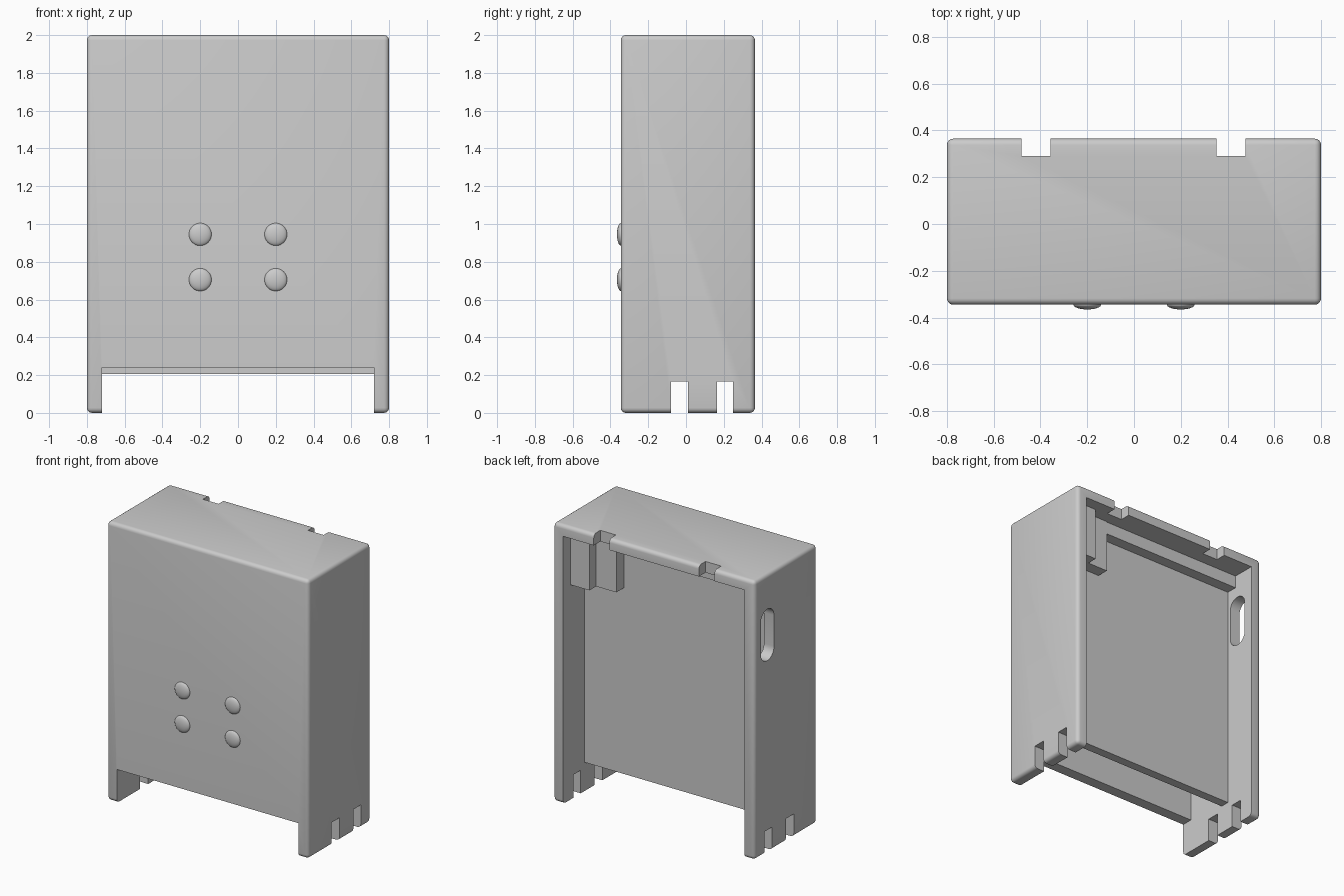
import bpy, bmesh
from mathutils import Vector

old = bpy.data.objects.get("Cube")
if old:
    bpy.data.objects.remove(old, do_unlink=True)

gray = bpy.data.materials.new("plain_gray")
gray.use_nodes = True
GRAY = (0.6, 0.6, 0.6, 1)
gray.diffuse_color = GRAY
gray.node_tree.nodes["Principled BSDF"].inputs["Base Color"].default_value = GRAY


def finish(name, bm):
    bmesh.ops.recalc_face_normals(bm, faces=bm.faces)
    mesh = bpy.data.meshes.new(name)
    bm.to_mesh(mesh)
    bm.free()
    mesh.materials.append(gray)
    obj = bpy.data.objects.new(name, mesh)
    bpy.context.collection.objects.link(obj)
    return obj


def activate(obj):
    bpy.ops.object.select_all(action='DESELECT')
    obj.select_set(True)
    bpy.context.view_layer.objects.active = obj


def box(name, x, y, z, bevel=0):
    bm = bmesh.new()
    bmesh.ops.create_cube(bm, size=1)
    for v in bm.verts:
        v.co = Vector([r[0] if c < 0 else r[1] for c, r in zip(v.co, (x, y, z))])
    if bevel:
        bmesh.ops.bevel(bm, geom=bm.edges[:], offset=bevel, segments=4,
                        profile=0.5, affect='EDGES')
    return finish(name, bm)


def prism(name, profile, x0, x1):
    """Extrude a (y, z) profile along x."""
    bm = bmesh.new()
    face = bm.faces.new([bm.verts.new((x0, y, z)) for y, z in profile])
    ext = bmesh.ops.extrude_face_region(bm, geom=[face])
    moved = [g for g in ext["geom"] if isinstance(g, bmesh.types.BMVert)]
    bmesh.ops.translate(bm, verts=moved, vec=(x1 - x0, 0, 0))
    return finish(name, bm)


def cut(target, cutter):
    cutter.hide_render = True
    mod = target.modifiers.new("cut", 'BOOLEAN')
    mod.operation, mod.solver, mod.object = 'DIFFERENCE', 'EXACT', cutter
    activate(target)
    bpy.ops.object.modifier_apply(modifier=mod.name)
    bpy.data.objects.remove(cutter, do_unlink=True)


# Rounded outer case, hollowed from the back and below
case = box("case", (-0.8, 0.8), (-0.345, 0.365), (0, 2), 0.027)
hollow = [(-1, -1), (-1, 0.24), (-0.265, 0.24), (-0.265, 1.92), (1, 1.92), (1, -1)]
cut(case, prism("hollow_cutter", hollow, -0.72, 0.72))

# Notches in the feet of both side walls
for y0, y1 in ((-0.08, 0.01), (0.165, 0.25)):
    cut(case, box("foot_notch_cutter", (-2, 2), (y0, y1), (-1, 0.165)))

# Notches in the back edge of the top
for x in (-0.42, 0.415):
    cut(case, box("top_notch_cutter", (x - 0.062, x + 0.062), (0.29, 1), (1.8, 3)))

# Rounded slot through one side wall
slot = box("slot_cutter", (-1, -0.6), (0.145, 0.295), (1.38, 1.75))
bev = slot.modifiers.new("round", 'BEVEL')
bev.width, bev.segments, bev.limit_method = 0.0745, 8, 'WEIGHT'
attr = slot.data.attributes.new("bevel_weight_edge", 'FLOAT', 'EDGE')
for e in slot.data.edges:
    a, b = (slot.data.vertices[i].co for i in e.vertices)
    attr.data[e.index].value = 1.0 if abs(a.x - b.x) > 0.1 else 0.0
activate(slot)
bpy.ops.object.modifier_apply(modifier=bev.name)
cut(case, slot)
activate(case)
bpy.ops.object.shade_smooth_by_angle()

# Inner panel, top rail and the stepped corner block
box("inner_panel", (-0.73, 0.73), (0.055, 0.12), (0.205, 1.93))
box("top_rail", (-0.73, 0.73), (0.11, 0.2), (1.83, 1.93))
box("corner_block", (0.57, 0.73), (0.11, 0.28), (1.54, 1.93))
box("corner_step", (0.41, 0.58), (0.11, 0.205), (1.54, 1.93))

# Four shallow domes on the front
for x in (-0.2, 0.2):
    for z in (0.705, 0.945):
        bm = bmesh.new()
        bmesh.ops.create_uvsphere(bm, u_segments=32, v_segments=16, radius=0.06)
        for v in bm.verts:
            v.co = Vector((v.co.x + x, v.co.y * 0.36 - 0.344, v.co.z + z))
        dome = finish("front_dome", bm)
        activate(dome)
        bpy.ops.object.shade_smooth()
